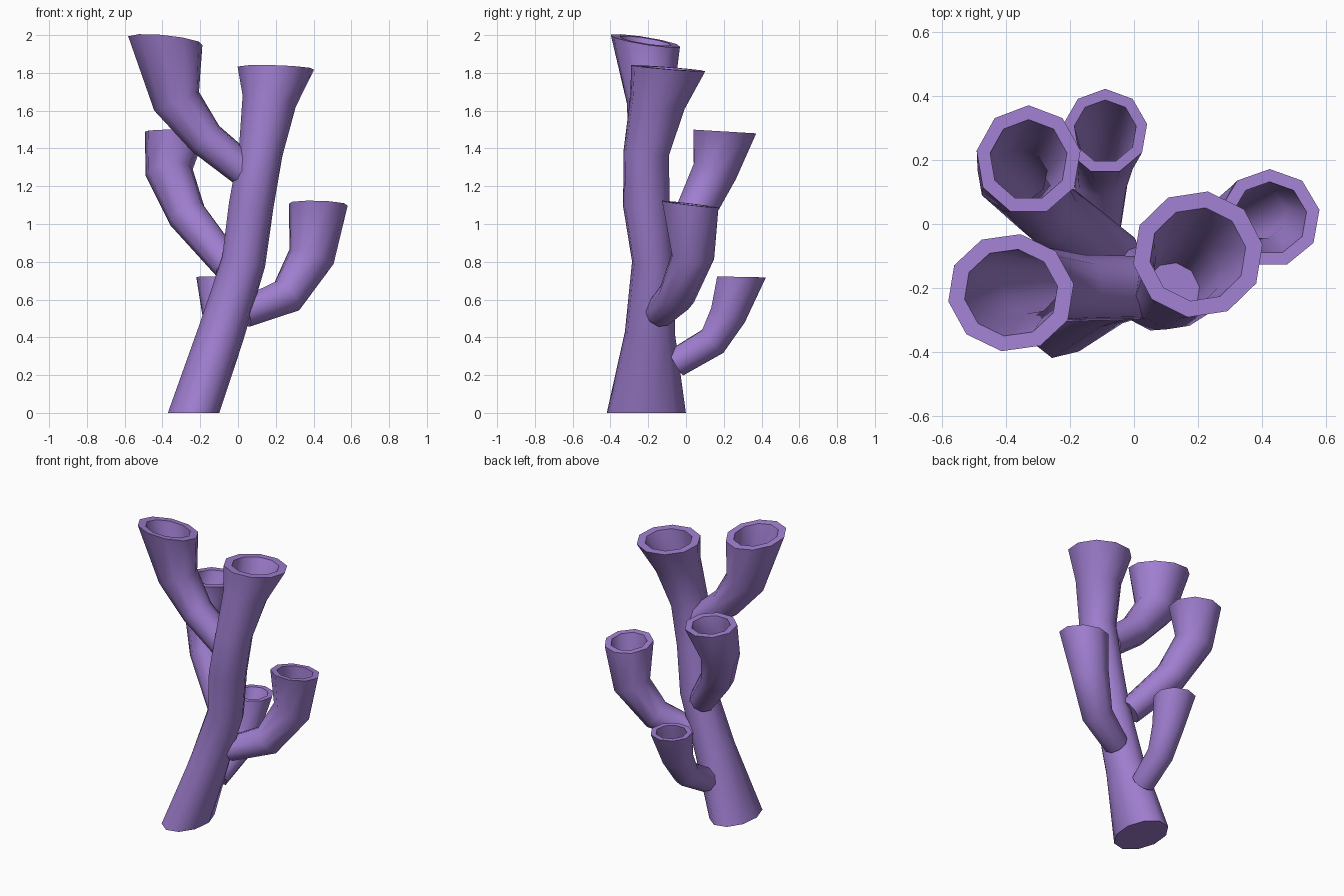
import bpy, bmesh, math
from mathutils import Vector

cube = bpy.data.objects.get("Cube")
if cube:
    bpy.data.objects.remove(cube, do_unlink=True)

purple = bpy.data.materials.new("coral purple")
purple.use_nodes = True
purple.diffuse_color = (0.35, 0.21, 0.63, 1)
bsdf = purple.node_tree.nodes["Principled BSDF"]
bsdf.inputs["Base Color"].default_value = purple.diffuse_color
bsdf.inputs["Roughness"].default_value = 0.8

UP = Vector((0, 0, 1))
HOLE = 0.74  # inner radius as a share of the outer radius


def add_ring(bm, centre, normal, rx, ry, sides):
    turn = UP.rotation_difference(normal)
    verts = []
    for i in range(sides):
        a = math.tau * (i + 0.25) / sides
        verts.append(bm.verts.new(centre + turn @ Vector((rx * math.cos(a), ry * math.sin(a), 0))))
    return verts


def tube(name, path, rim_normal, sides=9, base_normal=None):
    """Flared hollow tube; path holds (x, y, z, x radius, y radius)."""
    pts = [Vector(p[:3]) for p in path]
    normals = []
    for i in range(len(pts)):
        a, b = pts[max(i - 1, 0)], pts[min(i + 1, len(pts) - 1)]
        normals.append((b - a).normalized())
    normals[-1] = Vector(rim_normal).normalized()
    if base_normal:
        normals[0] = Vector(base_normal)
    # Outer wall upwards, then the inner wall back down to a floor
    stations = [(i, 1.0) for i in range(len(path))]
    stations += [(i, HOLE) for i in range(len(path) - 1, len(path) - 4, -1)]
    bm = bmesh.new()
    rings = [add_ring(bm, pts[i], normals[i], path[i][3] * s, path[i][4] * s, sides)
             for i, s in stations]
    for low, high in zip(rings, rings[1:]):
        for k in range(sides):
            n = (k + 1) % sides
            bm.faces.new((low[k], low[n], high[n], high[k]))
    bm.faces.new(rings[0][::-1])
    bm.faces.new(rings[-1])
    bmesh.ops.recalc_face_normals(bm, faces=bm.faces)
    mesh = bpy.data.meshes.new(name)
    bm.to_mesh(mesh)
    bm.free()
    mesh.materials.append(purple)
    obj = bpy.data.objects.new(name, mesh)
    bpy.context.collection.objects.link(obj)
    bpy.ops.object.select_all(action='DESELECT')
    obj.select_set(True)
    bpy.context.view_layer.objects.active = obj
    bpy.ops.object.shade_smooth_by_angle(angle=math.radians(50))
    return obj


# Main stem
tube("main_stem", [
    (-0.235, -0.21, 0, 0.138, 0.212),
    (-0.09, -0.19, 0.42, 0.125, 0.135),
    (0.03, -0.175, 0.8, 0.118, 0.112),
    (0.07, -0.21, 1.1, 0.12, 0.125),
    (0.12, -0.21, 1.38, 0.118, 0.122),
    (0.165, -0.15, 1.65, 0.145, 0.15),
    (0.2, -0.095, 1.825, 0.205, 0.2),
], (0.03, 0.08, 1), sides=10, base_normal=(0, 0, 1))

# Tall side branch
tube("upper_branch", [
    (0.04, -0.2, 1.28, 0.09, 0.1),
    (-0.17, -0.2, 1.45, 0.1, 0.105),
    (-0.325, -0.19, 1.65, 0.13, 0.125),
    (-0.385, -0.215, 1.97, 0.2, 0.188),
], (0.1, 0.16, 1), sides=10)

# Rear branch
tube("rear_branch", [
    (-0.05, -0.11, 0.78, 0.085, 0.085),
    (-0.27, 0.04, 1.05, 0.105, 0.105),
    (-0.365, 0.15, 1.28, 0.128, 0.122),
    (-0.33, 0.2, 1.49, 0.165, 0.172),
], (0, 0.06, 1))

# Side branch
tube("side_branch", [
    (0.03, -0.14, 0.53, 0.08, 0.08),
    (0.26, -0.05, 0.62, 0.1, 0.1),
    (0.39, 0.035, 0.83, 0.125, 0.115),
    (0.425, 0.018, 1.105, 0.158, 0.155),
], (0.03, 0.12, 1))

# Small low branch
tube("low_branch", [
    (-0.12, -0.055, 0.265, 0.075, 0.078),
    (-0.1, 0.14, 0.38, 0.085, 0.085),
    (-0.09, 0.22, 0.52, 0.1, 0.1),
    (-0.09, 0.29, 0.72, 0.133, 0.133),
], (0, 0.02, 1))
